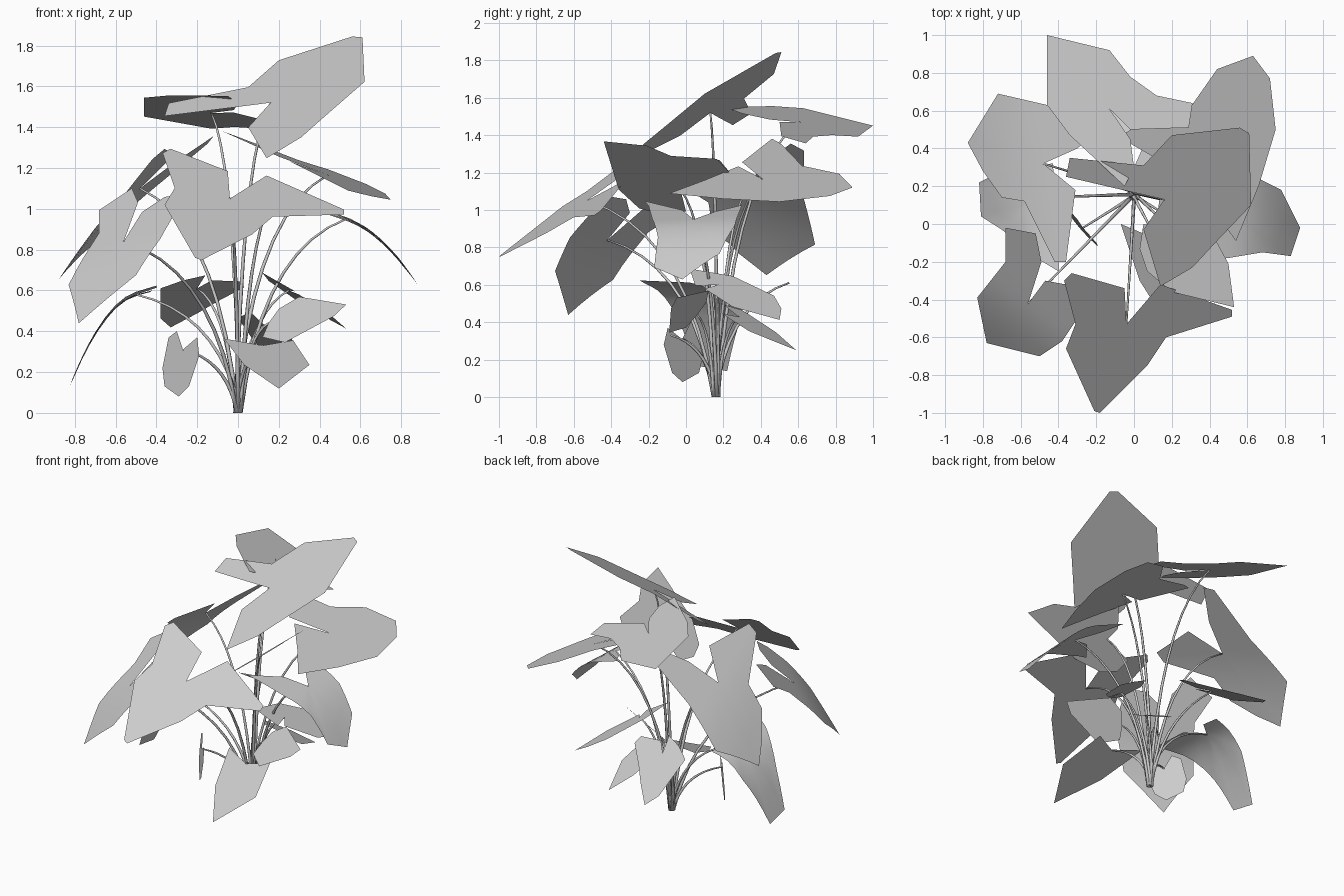
import bpy, bmesh, math
from mathutils import Vector

BASE = Vector((0, 0.16, 0))
count = 0


def link(name, bm, smooth=True):
    me = bpy.data.meshes.new(name)
    bm.to_mesh(me)
    bm.free()
    ob = bpy.data.objects.new(name, me)
    bpy.context.collection.objects.link(ob)
    for p in me.polygons:
        p.use_smooth = smooth
    return ob


def stem(name, end, r0=0.011, r1=0.005, segs=9, sides=6):
    """Tapered stalk arching from the base clump to the leaf joint."""
    ang = count * 2.4
    start = BASE + Vector((math.cos(ang), math.sin(ang), 0)) * 0.013
    ctrl = start.lerp(end, 0.2)
    ctrl.z = end.z * 0.84
    bm = bmesh.new()
    rings = []
    for i in range(segs + 1):
        t = i / segs
        p = start * (1 - t) ** 2 + ctrl * 2 * t * (1 - t) + end * t * t
        tan = (ctrl - start) * (1 - t) + (end - ctrl) * t
        q = tan.to_track_quat('Z', 'Y')
        r = r0 + (r1 - r0) * t
        ring = []
        for k in range(sides):
            a = 2 * math.pi * k / sides
            v = p + q @ Vector((r * math.cos(a), r * math.sin(a), 0))
            v.z = max(v.z, 0) if i else 0
            ring.append(bm.verts.new(v))
        rings.append(ring)
    for a, b in zip(rings, rings[1:]):
        for k in range(sides):
            j = (k + 1) % sides
            bm.faces.new((a[k], a[j], b[j], b[k]))
    bm.faces.new(rings[0][::-1])
    bm.faces.new(rings[-1])
    link(name, bm)


def leaf(joint, slope, rim, droop=0, out=(1, 0), upright=False):
    """Blade fanned from its joint: an outline on a tilted plane that may droop outward.
    Upright blades take an x-z outline instead of an x-y one."""
    global count
    count += 1
    j = Vector(joint)
    bm = bmesh.new()
    hub = bm.verts.new((0, 0, 0))
    q0 = j.z if upright else j.y
    vs = [bm.verts.new((p - j.x, q - q0, 0)) for p, q in rim]
    for a, b in zip(vs, vs[1:]):
        bm.faces.new((hub, a, b))
    if droop:
        bmesh.ops.subdivide_edges(bm, edges=bm.edges[:], cuts=3, use_grid_fill=True)
    o = Vector(out).normalized()
    for v in bm.verts:
        p, q, _ = v.co
        h = slope[0] * p + slope[1] * q - droop * max(0, p * o.x + q * o.y) ** 2
        v.co = j + (Vector((p, h, q)) if upright else Vector((p, q, h)))
    bm.normal_update()
    if sum(f.normal.z for f in bm.faces) < 0:
        bmesh.ops.reverse_faces(bm, faces=bm.faces[:])
    link(f"leaf_{count}", bm, smooth=bool(droop))
    stem(f"stem_{count}", j)


# Upper tier: large arrow-shaped blades
leaf((0.16, 0.13, 1.52), (0.26, 0.58),
     [(-.06, .18), (-.36, .25), (-.34, .35), (.05, .31), (.2, .47), (.56, .51), (.61, .48),
      (.62, .1), (.43, -.1), (.31, -.23), (.14, -.33), (.05, -.03)])
leaf((-0.04, -0.53, 1.05), (-0.19, 0.70),
     [(.14, -.32), (.52, -.455), (.52, -.49), (.17, -.6), (.07, -.75), (-.18, -1), (-.21, -.99),
      (-.36, -.66), (-.31, -.53), (-.37, -.3), (-.33, -.26), (-.05, -.34)])
leaf((-0.13, 0.61, 1.47), (-0.24, -0.25),
     [(-.02, .45), (0, .3), (-.05, .2), (-.34, .47), (-.46, .63), (-.46, 1), (-.13, .92),
      (-.02, .78), (.12, .68), (.31, .64), (.29, .51), (-.02, .5)])
leaf((0.44, 0.41, 1.165), (-0.41, 0.07),
     [(.2, .3), (-.08, .46), (0, .51), (.3, .62), (.44, .82), (.63, .89), (.72, .77),
      (.75, .5), (.66, .2), (.54, -.09), (.4, .1), (.25, .28)])
leaf((0.2, -0.03, 1.11), (0.78, 0.0),
     [(.22, .1), (.32, .23), (.41, .165), (.43, -.08), (.5, -.21), (.53, -.44),
      (.2, -.36), (.07, -.25), (.03, -.13), (.05, 0)])

# Middle tier: blades hanging outward
leaf((-0.48, 0.32, 1.1), (0.83, -0.18),
     [(-.3, .4), (-.12, .56), (-.15, .63), (-.46, .63), (-.72, .69), (-.88, .43), (-.8, .28),
      (-.7, .14), (-.58, .12), (-.42, -.2), (-.36, -.2), (-.31, .18)], 0.7, (-1, -0.2))
leaf((-0.56, -0.42, 0.84), (0.78, 0.62),
     [(-.47, -.3), (-.36, -.32), (-.28, -.4), (-.3, -.5), (-.38, -.62), (-.5, -.7), (-.78, -.63),
      (-.83, -.39), (-.68, -.2), (-.68, -.02), (-.52, -.05), (-.49, -.2)], 1.1, (-0.6, -0.8))
leaf((0.53, 0.04, 0.95), (-0.35, 0.04),
     [(.42, .16), (.34, .3), (.62, .26), (.78, .18), (.88, -.02), (.83, -.17), (.68, -.15),
      (.5, -.18), (.3, -.2), (.22, -.22), (.38, -.02)], 1.6, (1, 0))

# Lower tier: small blades near the base
leaf((0.12, -0.08, 0.33), (0.0, 0.43),
     [(.27, -.02), (.35, -.3), (.2, -.57), (.03, -.3), (-.07, 0)])
leaf((0.15, 0.06, 0.44), (0.5, 0.9),
     [(.2, .11), (.3, .12), (.53, -.05), (.47, -.08), (.23, -.09), (.12, 0)])
leaf((0.25, 0.17, 0.6), (-0.55, -0.1),
     [(.28, .05), (.12, .02), (.15, .25), (.3, .47), (.42, .51), (.53, .5), (.45, .25), (.3, .1)][::-1])
leaf((-0.2, 0.55, 0.61), (0.0, -0.49),
     [(-.13, .47), (.02, .48), (.03, .54), (-.1, .68), (-.2, .8), (-.33, .94), (-.38, .85),
      (-.38, .55), (-.27, .47), (-.16, .42)])
leaf((-0.5, 0.14, 0.58), (0.28, -0.04),
     [(-.4, .02), (-.4, -.25), (-.5, -.19), (-.7, -.03), (-.81, .04), (-.82, .22),
      (-.66, .3), (-.43, .32), (-.42, .2)], 3.4, (-1, 0))
leaf((0.13, 0.28, 0.43), (-0.35, -0.5),
     [(.21, .19), (.27, .34), (.2, .59), (.08, .48), (0, .3), (.06, .2)])
leaf((-0.27, -0.02, 0.31), (-1.2, 0.1),
     [(-.2, .37), (-.19, .28), (-.24, .13), (-.29, .08), (-.36, .13), (-.37, .22),
      (-.34, .37), (-.3, .4)], upright=True)
